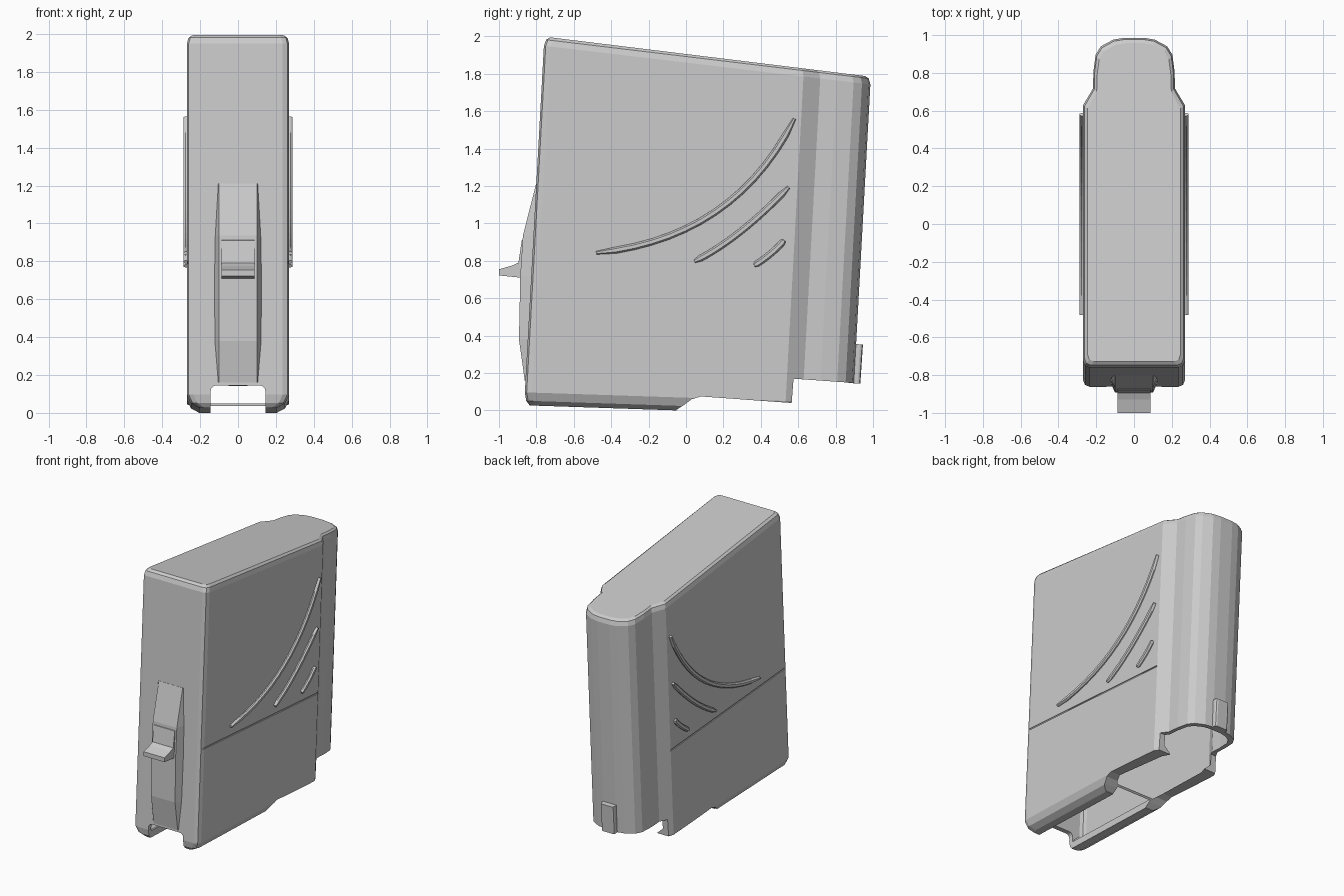
import bpy, bmesh
from mathutils import Vector

old = bpy.data.objects.get("Cube")
if old:
    bpy.data.objects.remove(old, do_unlink=True)

grey = bpy.data.materials.new("plain grey")
grey.use_nodes = True
grey.diffuse_color = (0.6, 0.6, 0.6, 1)
grey.node_tree.nodes["Principled BSDF"].inputs["Base Color"].default_value = (0.6, 0.6, 0.6, 1)

LEAN = 0.055  # the body leans backwards as it rises


def finish(name, bm):
    bmesh.ops.recalc_face_normals(bm, faces=bm.faces)
    mesh = bpy.data.meshes.new(name)
    bm.to_mesh(mesh)
    bm.free()
    mesh.materials.append(grey)
    ob = bpy.data.objects.new(name, mesh)
    bpy.context.scene.collection.objects.link(ob)
    return ob


def loft(name, rings):
    """Skin a stack of closed rings and cap both ends."""
    bm = bmesh.new()
    loops = [[bm.verts.new(p) for p in ring] for ring in rings]
    n = len(loops[0])
    for a, b in zip(loops, loops[1:]):
        for i in range(n):
            j = (i + 1) % n
            bm.faces.new((a[i], a[j], b[j], b[i]))
    bm.faces.new(loops[0])
    bm.faces.new(loops[-1])
    return finish(name, bm)


def prism(name, profile, x0, x1):
    """Extrude a side profile of (y, z) points across x."""
    return loft(name, [[(x, y, z) for y, z in profile] for x in (x0, x1)])


def bevel(ob, width, segments, axis=None):
    bm = bmesh.new()
    bm.from_mesh(ob.data)
    edges = [e for e in bm.edges if axis is None or
             abs((e.verts[0].co - e.verts[1].co).normalized()[axis]) > 0.95]
    bmesh.ops.bevel(bm, geom=edges, offset=width, segments=segments,
                    profile=0.5, affect='EDGES')
    bm.to_mesh(ob.data)
    bm.free()


def cut(ob, cutter):
    cutter.hide_render = True
    mod = ob.modifiers.new("cut", 'BOOLEAN')
    mod.operation = 'DIFFERENCE'
    mod.solver = 'EXACT'
    mod.object = cutter
    bpy.context.view_layer.objects.active = ob
    bpy.ops.object.modifier_apply(modifier=mod.name)
    bpy.data.objects.remove(cutter, do_unlink=True)


# Plan section of the casing: wide front, waist, rounded narrow back
half = [(0.235, -0.867), (0.26, -0.857), (0.27, -0.83), (0.27, 0.53),
        (0.217, 0.62), (0.215, 0.71), (0.203, 0.80), (0.175, 0.845),
        (0.11, 0.88), (0.05, 0.89)]
section = half + [(-x, y) for x, y in reversed(half)]


def bottom(y):
    return -0.033 * (y + 0.05)


def top(y):
    return 1.99 - 0.1176 * (y + 0.825)


def ring(plane, dz, sx=1.0, sy=1.0, front=0.0):
    pts = []
    for x, y in section:
        z = plane(y) + dz
        shift = front if y < -0.8 else 0
        pts.append((x * sx, y * sy + shift + LEAN * z, z))
    return pts


# Casing shell with rolled lips and a rounded closed top
body = loft("casing", [
    ring(bottom, 0, 0.76, front=0.03), ring(bottom, 0.025, 0.92, front=0.01),
    ring(bottom, 0.07), ring(top, -0.045), ring(top, -0.013, 0.97, 0.988),
    ring(top, 0, 0.91, 0.965)])
cut(body, loft("cavity", [
    ring(bottom, 0.05, 0.58, 0.96), ring(bottom, 0.11, 0.87, 0.96),
    ring(top, -0.06, 0.87, 0.96)]))

# Open mouth: stepped bottom edge behind the lips
cut(body, prism("mouth_cutter", [
    (-0.05, -0.3), (-0.05, 0.004), (-0.01, 0.03), (0.03, 0.06), (0.08, 0.075),
    (0.565, 0.04), (0.575, 0.17), (1.1, 0.133), (1.1, -0.3)], -0.5, 0.5))

# Slot between the lips, running through the front wall
slot = prism("slot_cutter", [(-1.1, -0.3), (-1.1, 0.145), (0, 0.145), (0, -0.3)],
             -0.145, 0.145)
bevel(slot, 0.03, 3, axis=1)
cut(body, slot)

# Fine dividing groove on both sides
for s in (-1, 1):
    cut(body, prism("groove_cutter", [
        (-0.83, 0.792), (-0.83, 0.802), (0.568, 0.699), (0.568, 0.689)],
        s * 0.264, s * 0.3))


# Curved raised ribs on both sides
def rib(name, a, mid, b, side, steps=14):
    a, mid, b = Vector(a), Vector(mid), Vector(b)
    ctrl = 2 * mid - (a + b) / 2
    rings = []
    for i in range(steps + 1):
        t = i / steps
        p = a * (1 - t) ** 2 + ctrl * 2 * t * (1 - t) + b * t * t
        d = ((ctrl - a) * (1 - t) + (b - ctrl) * t).normalized()
        n = Vector((-d.y, d.x))
        narrow = 0.5 if i in (0, steps) else 1
        pts = []
        for w, x in ((-0.018, 0.262), (-0.017, 0.278), (-0.009, 0.288),
                     (0.009, 0.288), (0.017, 0.278), (0.018, 0.262)):
            q = p + n * w * narrow
            pts.append((side * x, q.x, q.y))
        rings.append(pts)
    return loft(name, rings)


arcs = {"long_rib": ((-0.48, 0.843), (0.155, 1.06), (0.58, 1.56)),
        "middle_rib": ((0.045, 0.797), (0.29, 0.955), (0.55, 1.195)),
        "short_rib": ((0.365, 0.775), (0.455, 0.84), (0.525, 0.91))}
for name, pts in arcs.items():
    for side, label in ((1, "left_"), (-1, "right_")):
        rib(label + name, *pts, side)

# Front spine: tapered housing with sloping sides
spine = []
for z, y, wide in ((0.16, -0.862, 0.104), (0.38, -0.893, 0.122),
                   (0.72, -0.886, 0.124), (0.935, -0.872, 0.12),
                   (1.21, -0.802, 0.104)):
    base = -0.867 + LEAN * z
    spine.append([(-wide, base + 0.02, z), (-wide, base, z), (-0.1, y, z),
                  (0.1, y, z), (wide, base, z), (wide, base + 0.02, z)])
loft("front_spine", spine)

# Catch lever projecting from the spine
prism("catch_lever", [
    (-0.85, 0.92), (-0.878, 0.91), (-0.896, 0.79), (-0.93, 0.775), (-1.0, 0.755),
    (-1.0, 0.722), (-0.88, 0.71), (-0.85, 0.71)], -0.087, 0.087)

# Small lug at the foot of the back
lug = prism("rear_lug", [(0.87, 0.147), (0.88, 0.358), (0.946, 0.352), (0.932, 0.143)],
            -0.055, 0.055)
bevel(lug, 0.015, 2, axis=2)
